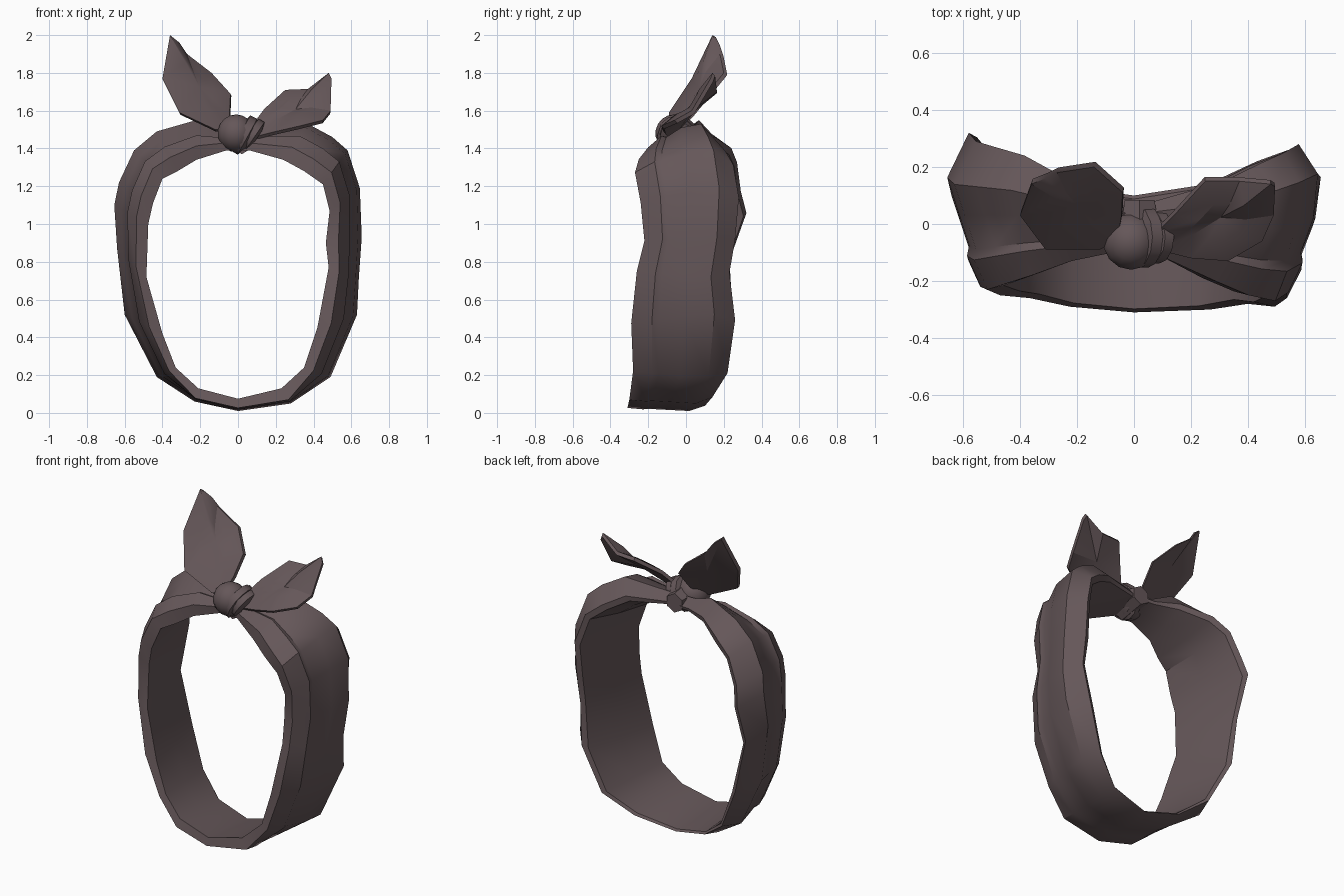
import bpy, bmesh, math
from mathutils import Vector, Matrix

cube = bpy.data.objects.get("Cube")
if cube:
    bpy.data.objects.remove(cube, do_unlink=True)

# Single cloth colour
cloth = bpy.data.materials.new("dusky_mauve_cloth")
cloth.use_nodes = True
COLOUR = (0.13, 0.095, 0.1, 1)
cloth.diffuse_color = COLOUR
bsdf = cloth.node_tree.nodes["Principled BSDF"]
bsdf.inputs["Base Color"].default_value = COLOUR
bsdf.inputs["Roughness"].default_value = 0.9


def finish(name, bm, angle=35):
    """Turn a bmesh into a shaded, coloured object."""
    bmesh.ops.recalc_face_normals(bm, faces=bm.faces)
    mesh = bpy.data.meshes.new(name)
    bm.to_mesh(mesh)
    bm.free()
    obj = bpy.data.objects.new(name, mesh)
    bpy.context.collection.objects.link(obj)
    mesh.materials.append(cloth)
    bpy.ops.object.select_all(action="DESELECT")
    obj.select_set(True)
    bpy.context.view_layer.objects.active = obj
    bpy.ops.object.shade_smooth_by_angle(angle=math.radians(angle))


def bridge(bm, rings, closed):
    """Join consecutive vertex rings with quads."""
    pairs = list(zip(rings, rings[1:]))
    if closed:
        pairs.append((rings[-1], rings[0]))
    for a, b in pairs:
        for k in range(len(a)):
            n = (k + 1) % len(a)
            bm.faces.new((a[k], a[n], b[n], b[k]))


def fan(bm, ring, hub):
    """Close a vertex ring with triangles to a hub point."""
    tip = bm.verts.new(hub)
    for k in range(len(ring)):
        bm.faces.new((ring[k], ring[(k + 1) % len(ring)], tip))


# Band: inner x, z, outer x, z, front y, back y, from the knot downward
left_side = [
    (.06, 1.39, .08, 1.5, -.1, .08),
    (.24, 1.34, .37, 1.53, -.2, .15),
    (.35, 1.28, .5, 1.46, -.25, .21),
    (.45, 1.21, .58, 1.39, -.27, .25),
    (.485, 1.07, .645, 1.19, -.24, .28),
    (.465, .9, .655, .93, -.22, .26),
    (.48, .77, .64, .72, -.26, .23),
    (.42, .45, .63, .52, -.29, .26),
    (.35, .24, .49, .19, -.28, .22),
    (.23, .13, .28, .05, -.3, .14),
]
right_side = [
    (-.06, 1.39, -.1, 1.5, -.1, .09),
    (-.22, 1.34, -.22, 1.55, -.13, .15),
    (-.32, 1.28, -.43, 1.49, -.18, .24),
    (-.4, 1.24, -.55, 1.39, -.21, .27),
    (-.45, 1.11, -.63, 1.22, -.23, .29),
    (-.475, 1, -.655, 1.1, -.22, .32),
    (-.485, .72, -.64, .87, -.22, .23),
    (-.4, .42, -.6, .52, -.25, .25),
    (-.33, .24, -.43, .19, -.26, .2),
    (-.21, .13, -.23, .06, -.29, .13),
]
bottom = [(0, .075, 0, .01, -.31, .1)]


def pleats(ridge, rim, belly):
    """Cross-section as width and thickness fractions."""
    fold = (rim + belly) / 2
    return [(.03, 0), (0, rim), (.2, fold + .04), (.27, fold), (.5, belly),
            (ridge, 1), (1, .58), (.97, .42), (.5, .17)]


bm = bmesh.new()
rings = []
for stations, ridge, belly in ((left_side, .8, .9), (bottom, .8, .9),
                               (right_side[::-1], .71, .8)):
    for ix, iz, ox, oz, yf, yb in stations:
        rim = .35 if oz > .1 else .75
        rings.append([bm.verts.new((ix + (ox - ix) * t, yf + (yb - yf) * s,
                                    iz + (oz - iz) * t))
                      for s, t in pleats(ridge, rim, belly)])
bridge(bm, rings, True)
finish("head_band", bm)


# Loose ends: leaf shapes with a folded front and flat back
def loose_end(name, outline, facing, puff):
    bm = bmesh.new()
    pts = [Vector(p) for p in outline]
    centre = sum(pts, Vector()) / len(pts)
    facing = Vector(facing).normalized()
    back = [bm.verts.new(p - facing * .022) for p in pts]
    rim = [bm.verts.new(p) for p in pts]
    inner = [bm.verts.new(centre.lerp(p, .45) + facing * puff) for p in pts]
    bridge(bm, [back, rim, inner], False)
    fan(bm, inner, centre + facing * (puff - .02))
    fan(bm, back, centre - facing * .022)
    finish(name, bm, 25)


loose_end("right_loose_end", [
    (-.06, -.06, 1.5), (-.12, -.09, 1.5), (-.31, -.09, 1.59),
    (-.4, .03, 1.77), (-.36, .14, 2), (-.31, .16, 1.96),
    (-.27, .18, 1.9), (-.14, .2, 1.8), (-.04, .11, 1.69),
    (-.045, .02, 1.58)], (-.2, -.8, .5), .008)
loose_end("left_loose_end", [
    (.08, -.03, 1.53), (.14, .03, 1.61), (.25, .15, 1.71),
    (.37, .15, 1.715), (.48, .14, 1.8), (.495, .13, 1.77),
    (.49, .03, 1.6), (.45, -.06, 1.55), (.33, -.13, 1.52),
    (.2, -.12, 1.49), (.08, -.09, 1.46)], (.1, -.6, .7), .012)

# Knot: rounded front bulge
bm = bmesh.new()
bmesh.ops.create_uvsphere(bm, u_segments=14, v_segments=9, radius=.1)
bmesh.ops.transform(bm, matrix=Matrix.Translation((-.01, -.062, 1.48)),
                    verts=bm.verts)
finish("knot_bulge", bm, 50)


# Knot straps: flattened loops slanting round the bulge
def strap(name, centre, tilt, radius, width):
    bm = bmesh.new()
    turn = Matrix.Translation(centre) @ Matrix.Rotation(tilt, 4, "Y")
    rings = []
    for k in range(12):
        a = math.tau * k / 12
        ring = []
        for dx, dr in ((-1, -.03), (-.7, .006), (.5, .008), (1, -.03)):
            r = radius + dr
            p = Vector((dx * width, r * math.sin(a), r * math.cos(a)))
            ring.append(bm.verts.new(turn @ p))
        rings.append(ring)
    bridge(bm, rings, True)
    finish(name, bm)


strap("knot_strap_inner", (.035, -.045, 1.47), .5, .1, .034)
strap("knot_strap_outer", (.075, -.045, 1.47), .6, .086, .03)

# Knot back: tapered block gathering the band
bm = bmesh.new()
bmesh.ops.create_cone(bm, cap_ends=True, segments=6, radius1=.06,
                      radius2=.09, depth=.17)
bmesh.ops.transform(bm, verts=bm.verts, matrix=Matrix.Translation(
    (.02, 0, 1.46)) @ Matrix.Rotation(math.pi / 2, 4, "X"))
finish("knot_back", bm)
